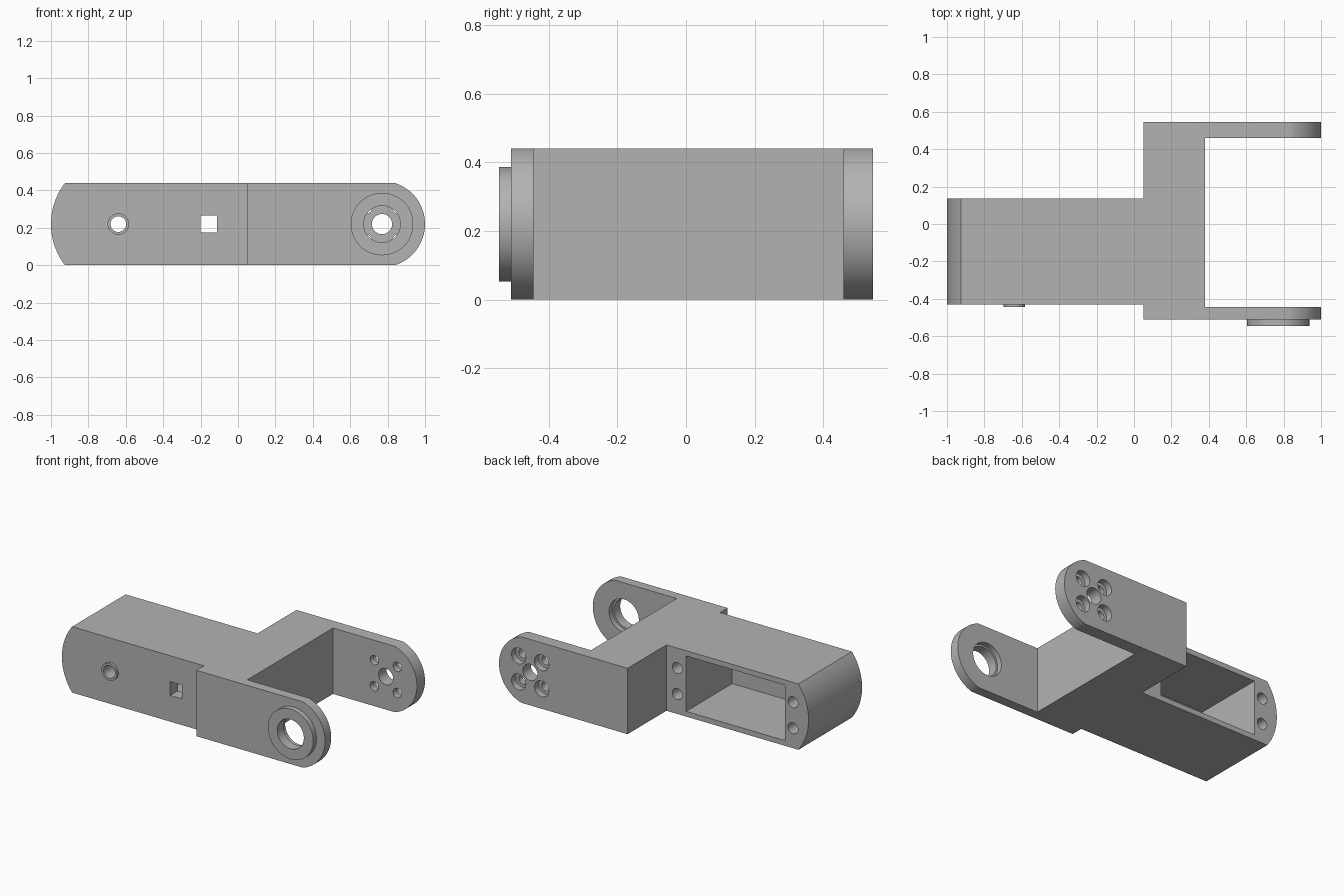
import bpy, bmesh, math
from mathutils import Matrix, Vector

cube = bpy.data.objects.get("Cube")
if cube:
    bpy.data.objects.remove(cube, do_unlink=True)

H = 0.44           # overall height
MID = H / 2        # height of the pivot axes
PIVOT_X = 0.77     # fork pivot
NOSE_X = -0.64     # centre of the rounded rear end

grey = bpy.data.materials.new("plain_grey")
grey.use_nodes = True
grey.diffuse_color = (0.45, 0.45, 0.45, 1)
grey.node_tree.nodes["Principled BSDF"].inputs["Base Color"].default_value = (0.45, 0.45, 0.45, 1)


def finish(name, bm):
    bmesh.ops.recalc_face_normals(bm, faces=bm.faces)
    mesh = bpy.data.meshes.new(name)
    bm.to_mesh(mesh)
    bm.free()
    mesh.materials.append(grey)
    obj = bpy.data.objects.new(name, mesh)
    bpy.context.collection.objects.link(obj)
    return obj


def prism(name, points, direction):
    """Extrude a closed outline along a direction."""
    bm = bmesh.new()
    face = bm.faces.new([bm.verts.new(p) for p in points])
    new = bmesh.ops.extrude_face_region(bm, geom=[face])["geom"]
    bmesh.ops.translate(bm, vec=Vector(direction),
                        verts=[v for v in new if isinstance(v, bmesh.types.BMVert)])
    return finish(name, bm)


def box(name, x0, x1, y0, y1, z0, z1):
    return prism(name, [(x0, y0, z0), (x1, y0, z0), (x1, y1, z0), (x0, y1, z0)], (0, 0, z1 - z0))


def rod(name, x, z, radius, y0, y1, segments=48):
    """Cylinder along y."""
    bm = bmesh.new()
    place = Matrix.Translation((x, (y0 + y1) / 2, z)) @ Matrix.Rotation(math.pi / 2, 4, "X")
    bmesh.ops.create_cone(bm, cap_ends=True, segments=segments, radius1=radius,
                          radius2=radius, depth=y1 - y0, matrix=place)
    return finish(name, bm)


def combine(target, tool, operation):
    mod = target.modifiers.new(operation.lower(), "BOOLEAN")
    mod.operation, mod.solver, mod.object = operation, "EXACT", tool
    bpy.ops.object.select_all(action="DESELECT")
    bpy.context.view_layer.objects.active = target
    target.select_set(True)
    bpy.ops.object.modifier_apply(modifier=mod.name)
    bpy.data.objects.remove(tool, do_unlink=True)


def arc(cx, radius, start_sign, steps=32):
    """Rounded end spanning the full height; +1 is the right end, -1 the left."""
    half = math.asin(MID / radius)
    pts = []
    for i in range(steps + 1):
        a = -half + 2 * half * i / steps
        pts.append((cx + start_sign * radius * math.cos(a), -1, MID + start_sign * radius * math.sin(a)))
    return pts


# Forked bracket: plan outline limited by the rounded side profile
plan = [(-1.1, -0.43), (0.05, -0.43), (0.05, -0.51), (1.1, -0.51), (1.1, -0.445), (0.38, -0.445),
        (0.38, 0.46), (1.1, 0.46), (1.1, 0.545), (0.05, 0.545), (0.05, 0.135), (-1.1, 0.135)]
bracket = prism("forked_bracket", [(x, y, -0.1) for x, y in plan], (0, 0, H + 0.2))
side = prism("side_profile", arc(PIVOT_X, 0.23, 1) + arc(NOSE_X, 0.36, -1), (0, 2, 0))
combine(bracket, side, "INTERSECT")

# Raised rings on the front
combine(bracket, rod("pivot_boss", PIVOT_X, MID, 0.167, -0.545, -0.48, 64), "UNION")
combine(bracket, rod("small_boss", NOSE_X, MID, 0.057, -0.445, -0.40), "UNION")

# Pocket open at the back, with a square window and round hole through its front wall
cutters = [
    box("pocket", -0.826, -0.096, -0.35, 0.3, 0.035, H - 0.035),
    box("square_window", -0.2, -0.113, -0.6, -0.3, 0.175, 0.267),
    rod("round_hole", NOSE_X, MID, 0.042, -0.6, -0.3),
    # Front arm bearing seat, wider on the inside
    rod("bearing_hole", PIVOT_X, MID, 0.098, -0.7, -0.4, 64),
    rod("bearing_seat", PIVOT_X, MID, 0.11, -0.48, -0.4, 64),
    # Back arm centre hole
    rod("hub_hole", PIVOT_X, MID, 0.054, 0.4, 0.6),
]
for sz in (-1, 1):
    z = MID + sz * 0.087
    # Blind screw holes beside the pocket
    for x in (-0.03, -0.885):
        cutters.append(rod("cover_screw_hole", x, z, 0.037, -0.1, 0.2, 32))
    # Counterbored screw holes around the hub
    for sx in (-1, 1):
        x = PIVOT_X + sx * 0.085
        cutters.append(rod("hub_screw_hole", x, z, 0.031, 0.4, 0.6, 32))
        cutters.append(rod("hub_screw_head", x, z, 0.053, 0.5, 0.6, 32))
for cutter in cutters:
    combine(bracket, cutter, "DIFFERENCE")

bpy.ops.object.shade_smooth_by_angle(angle=math.radians(25))
